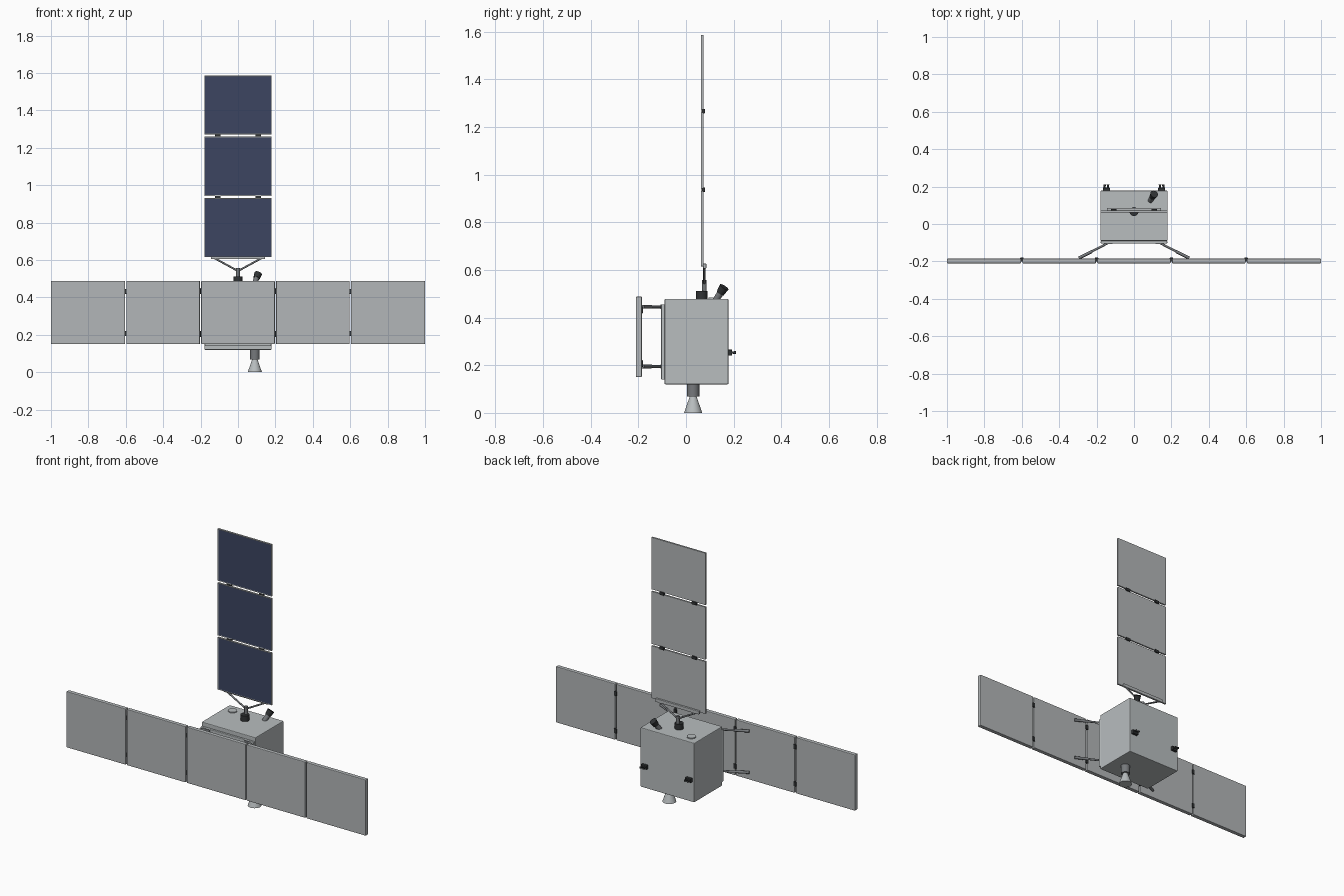
import bpy
import bmesh
from mathutils import Vector

if "Cube" in bpy.data.objects:
    bpy.data.objects.remove(bpy.data.objects["Cube"], do_unlink=True)


def material(name, r, g, b):
    mat = bpy.data.materials.new(name)
    mat.use_nodes = True
    mat.diffuse_color = (r, g, b, 1)
    mat.node_tree.nodes["Principled BSDF"].inputs["Base Color"].default_value = (r, g, b, 1)
    return mat


SILVER = material("silver grey", 0.48, 0.51, 0.52)
PANEL = material("panel grey", 0.45, 0.47, 0.48)
CELL = material("solar blue", 0.045, 0.06, 0.12)
METAL = material("strut grey", 0.18, 0.19, 0.2)
DARK = material("dark fitting", 0.03, 0.033, 0.035)


def finish(name, bm, *mats):
    mesh = bpy.data.meshes.new(name)
    bm.to_mesh(mesh)
    bm.free()
    for mat in mats:
        mesh.materials.append(mat)
    obj = bpy.data.objects.new(name, mesh)
    bpy.context.collection.objects.link(obj)
    return obj


def box(name, low, high, mat, bevel=0.0, inlay=None, rim=0.0):
    """Box between two corners, with an optional inset face on the front."""
    low, high = Vector(low), Vector(high)
    bm = bmesh.new()
    bmesh.ops.create_cube(bm, size=1)
    for v in bm.verts:
        v.co = (low + high) / 2 + v.co * (high - low)
    if bevel:
        bmesh.ops.bevel(bm, geom=bm.edges[:], offset=bevel, segments=2,
                        affect="EDGES", profile=0.5)
    if inlay:
        bm.normal_update()
        front = [max(bm.faces, key=lambda f: -f.normal.y * f.calc_area())]
        bmesh.ops.inset_region(bm, faces=front, thickness=rim, depth=-0.001)
        front[0].material_index = 1
        return finish(name, bm, mat, inlay)
    return finish(name, bm, mat)


def rod(name, start, end, r1, mat, r2=None, sides=20):
    """Round bar or cone from start to end."""
    start, end = Vector(start), Vector(end)
    axis = end - start
    bm = bmesh.new()
    bmesh.ops.create_cone(bm, cap_ends=True, segments=sides, radius1=r1,
                          radius2=r1 if r2 is None else r2, depth=axis.length)
    turn = axis.to_track_quat("Z", "Y")
    for v in bm.verts:
        v.co = turn @ v.co + (start + end) / 2
    for f in bm.faces:
        f.smooth = len(f.verts) == 4
    for e in bm.edges:
        e.smooth = all(f.smooth for f in e.link_faces)
    return finish(name, bm, mat)


SIDES = ((-1, "right"), (1, "left"))

# Main body and its front mounting plate
box("body", (-0.18, -0.09, 0.12), (0.18, 0.178, 0.478), SILVER, 0.004)
box("front_plate", (-0.178, -0.104, 0.14), (0.178, -0.09, 0.455), SILVER, 0.003)

# Five antenna panels across the front
for i in range(-2, 3):
    x = i * 0.4
    box(f"antenna_panel_{i + 3}", (x - 0.1965 - 0.0035 * (i == -2), -0.21, 0.15),
        (x + 0.1965 + 0.0035 * (i == 2), -0.185, 0.488), PANEL, 0.004)

# Antenna hinges
for x in (-0.6, -0.2, 0.2, 0.6):
    for z in (0.207, 0.432):
        box("antenna_hinge", (x - 0.009, -0.2, z - 0.014),
            (x + 0.009, -0.18, z + 0.014), DARK, 0.002)

# Struts between body and antenna
for s, side in SIDES:
    for z in (0.195, 0.445):
        rod(f"{side}_antenna_strut", (s * 0.12, -0.092, z), (s * 0.29, -0.18, z), 0.006, METAL)
        rod(f"{side}_strut_sleeve", (s * 0.225, -0.147, z), (s * 0.295, -0.182, z), 0.008, METAL)
        box(f"{side}_strut_bracket", (s * 0.13 - 0.016, -0.108, z - 0.009),
            (s * 0.13 + 0.016, -0.09, z + 0.009), METAL, 0.002)

# Solar wing of three panels with blue front faces
for i, (z0, z1) in enumerate(((0.615, 0.931), (0.942, 1.26), (1.272, 1.586))):
    box(f"solar_panel_{i + 1}", (-0.18, 0.062, z0), (0.18, 0.073, z1),
        PANEL, 0.001, CELL, 0.005)

# Solar hinges
for z in (0.9365, 1.266):
    for s, side in SIDES:
        box(f"{side}_solar_hinge", (s * 0.108 - 0.015, 0.066, z - 0.009),
            (s * 0.108 + 0.015, 0.08, z + 0.009), DARK, 0.002)

# Yoke holding the wing
box("yoke_bar", (-0.145, 0.072, 0.606), (0.145, 0.085, 0.626), PANEL, 0.002)
for s, side in SIDES:
    rod(f"{side}_yoke_arm", (0, 0.077, 0.541), (s * 0.13, 0.077, 0.612), 0.005, METAL)

# Rotating joint under the yoke
rod("joint_base", (0, 0.066, 0.476), (0, 0.066, 0.512), 0.024, DARK)
rod("joint_stem", (0, 0.077, 0.505), (0, 0.077, 0.557), 0.01, METAL)

# Tilted star sensor on the roof
foot, top = Vector((0.088, 0.125, 0.472)), Vector((0.108, 0.16, 0.528))
middle = foot.lerp(top, 0.55)
rod("sensor_base", foot, middle, 0.014, METAL)
rod("sensor_barrel", middle, top, 0.017, DARK, 0.021)

# Round roof antenna
rod("roof_disc", (-0.12, 0.12, 0.477), (-0.12, 0.12, 0.484), 0.025, SILVER, sides=32)

# Rear thruster pairs
for s, side in SIDES:
    x = s * 0.148
    box(f"{side}_thruster_block", (x - 0.019, 0.176, 0.24),
        (x + 0.019, 0.194, 0.265), DARK, 0.002)
    for dx in (-0.009, 0.009):
        rod(f"{side}_thruster_nozzle", (x + dx, 0.192, 0.253),
            (x + dx, 0.21, 0.253), 0.004, DARK, 0.007)

# Main engine below the body
rod("engine_mount", (0.09, 0.03, 0.068), (0.09, 0.03, 0.122), 0.026, METAL, sides=32)
rod("engine_nozzle", (0.09, 0.03, 0), (0.09, 0.03, 0.07), 0.038, SILVER, 0.014, 32)
